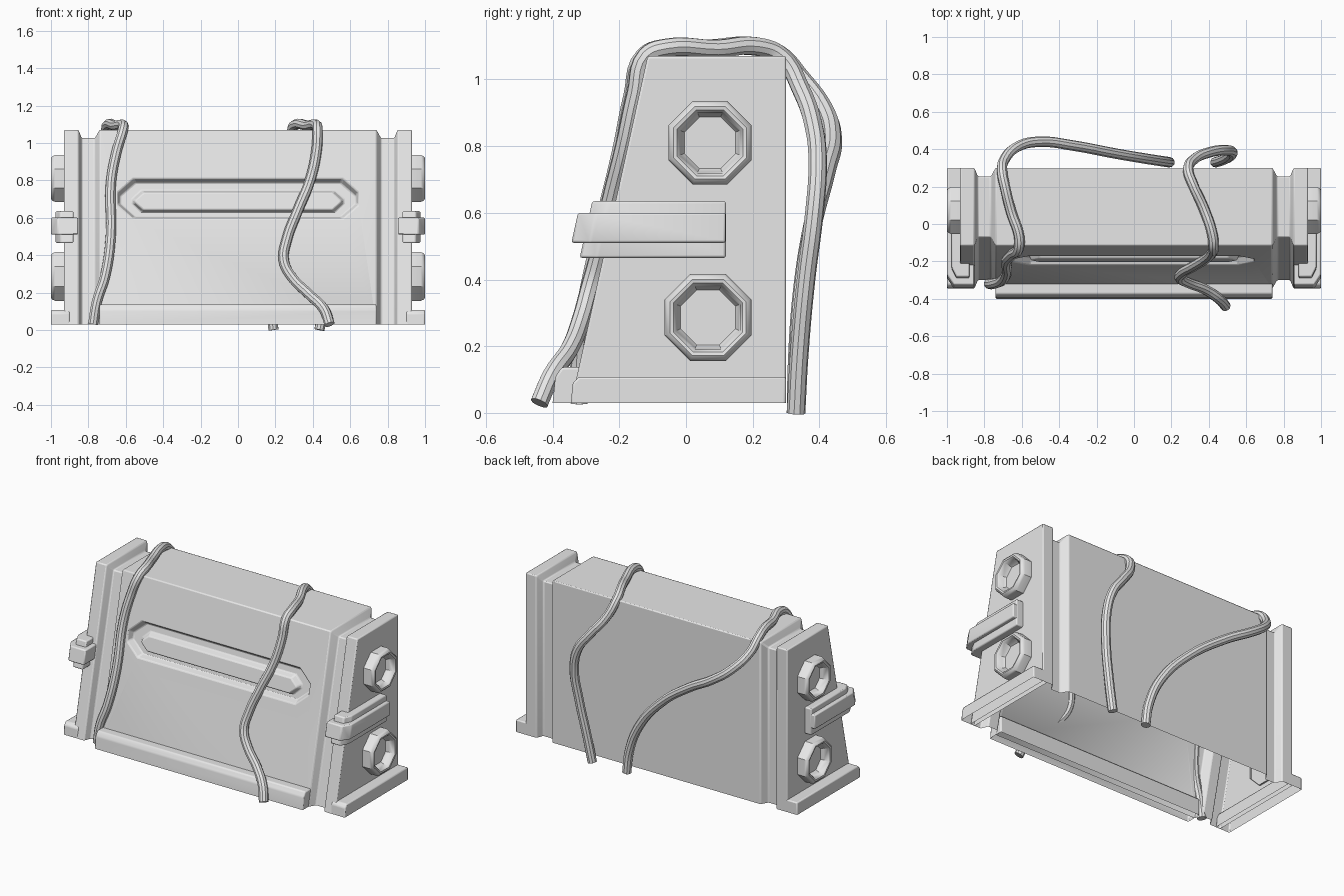
import bpy, bmesh, math

if "Cube" in bpy.data.objects:
    bpy.data.objects.remove(bpy.data.objects["Cube"])

metal = bpy.data.materials.new("light_grey_metal")
metal.diffuse_color = (0.8, 0.8, 0.8, 1)
metal.use_nodes = True
metal.node_tree.nodes["Principled BSDF"].inputs["Base Color"].default_value = metal.diffuse_color

Z0, Z1, BACK = 0.03, 1.07, 0.30


def front(z):
    """y of the sloping front wall at height z"""
    return -0.345 + 0.221 * (z - Z0)


def finish(name, bm, bevel=0.0, segments=2):
    bmesh.ops.remove_doubles(bm, verts=bm.verts, dist=1e-5)
    bmesh.ops.recalc_face_normals(bm, faces=bm.faces)
    me = bpy.data.meshes.new(name)
    bm.to_mesh(me)
    bm.free()
    ob = bpy.data.objects.new(name, me)
    bpy.context.collection.objects.link(ob)
    me.materials.append(metal)
    if bevel:
        mod = ob.modifiers.new("soft_edges", 'BEVEL')
        mod.width, mod.segments = bevel, segments
        mod.limit_method, mod.angle_limit = 'ANGLE', math.radians(25)
    smooth(ob)
    return ob


def smooth(ob):
    bpy.ops.object.select_all(action='DESELECT')
    ob.select_set(True)
    bpy.context.view_layer.objects.active = ob
    bpy.ops.object.shade_smooth_by_angle(angle=math.radians(35))


def loft(bm, rings, closed=True, cap_start=False, cap_end=False, skip=()):
    vs = [[bm.verts.new(p) for p in r] for r in rings]
    n = len(vs[0])
    for i in range(len(vs) - 1):
        for j in range(n if closed else n - 1):
            if (i, j) not in skip:
                k = (j + 1) % n
                bm.faces.new((vs[i][j], vs[i][k], vs[i + 1][k], vs[i + 1][j]))
    if cap_start:
        bm.faces.new(vs[0])
    if cap_end:
        bm.faces.new(vs[-1])
    return vs


# Hollow casing: profile swept along x with a groove near each end, open below
half = [(0.93, 0), (0.853, 0), (0.835, 0.045), (0.765, 0.045), (0.74, 0)]
stations = [(-x, d) for x, d in half] + half[::-1]
rings = [[(x, front(Z0) + d, Z0), (x, front(Z1) + d, Z1 - d),
          (x, BACK - d, Z1 - d), (x, BACK - d, Z0)] for x, d in stations]
bm = bmesh.new()
loft(bm, rings, closed=False, cap_start=True, cap_end=True, skip={(4, 0)})


# Front panel with a long recessed slot and a raised bar inside it
def slot(a, z0, z1, cx, cz, depth):
    pts = [(-a + cx, z0), (a - cx, z0), (a, z0 + cz), (a, z1 - cz),
           (a - cx, z1), (-a + cx, z1), (-a, z1 - cz), (-a, z0 + cz)]
    return [(x, front(z) + depth, z) for x, z in pts]


O = loft(bm, [slot(0.645, 0.595, 0.81, 0.085, 0.075, 0),
              slot(0.63, 0.605, 0.785, 0.08, 0.07, 0.04),
              slot(0.565, 0.63, 0.745, 0.05, 0.045, 0.04),
              slot(0.55, 0.642, 0.733, 0.045, 0.04, 0.005)], cap_end=True)[0]
R = [bm.verts.new((x, front(z), z)) for x, z in
     ((-0.74, Z0), (0.74, Z0), (0.74, Z1), (-0.74, Z1))]
for i in range(4):
    a, b = R[i], R[(i + 1) % 4]
    bm.faces.new((a, b, O[2 * i + 1], O[2 * i]))
    bm.faces.new((b, O[(2 * i + 2) % 8], O[2 * i + 1]))
finish("casing", bm, 0.009)


# Sills: yz profiles extruded along x, open below
def sill(name, profile, x0, x1):
    bm = bmesh.new()
    loft(bm, [[(x, y, z) for y, z in profile] for x in (x0, x1)],
         closed=False, cap_start=True, cap_end=True)
    finish(name, bm, 0.007)


sill("front_sill", [(-0.40, 0.03), (-0.392, 0.108), (-0.373, 0.137),
                    (-0.30, 0.137), (-0.30, 0.03)], -0.74, 0.74)


# Wrap-round strap: xy outline extruded in z, front following the slope
def strap(name, outline, z0, z1, s):
    bm = bmesh.new()
    loft(bm, [[(s * x, y + (0.221 * (z - 0.55) if y < -0.15 else 0), z)
               for x, y in outline] for z in (z0, z1)],
         cap_start=True, cap_end=True)
    finish(name, bm, 0.007)


# Octagonal dish with a rounded rim
def octagon_port(name, s, y, z, r):
    bm = bmesh.new()
    prof = [(0, 0.92), (0, 0.978), (0.006, 0.992), (0.016, 1.0), (0.026, 0.998),
            (0.034, 0.988), (0.038, 0.96), (0.048, 0.945)]
    rings = []
    for inset, x in prof:
        c = (r - inset) / math.cos(math.pi / 8)
        rings.append([(s * x, y + c * math.cos(math.pi * (k + 0.5) / 4),
                       z + c * math.sin(math.pi * (k + 0.5) / 4)) for k in range(8)])
    loft(bm, rings, cap_end=True)
    finish(name, bm)


for side, s in (("left", -1), ("right", 1)):
    sill(side + "_end_sill", [(-0.345, 0.03), (-0.34, 0.09), (-0.322, 0.108),
                              (0.30, 0.108), (0.30, 0.03)], s * 0.90, s * 1.0)
    strap(side + "_strap_plate", [(0.90, 0.12), (0.975, 0.12), (0.975, -0.25),
                                  (0.95, -0.30), (0.88, -0.30), (0.88, -0.20)], 0.465, 0.635, s)
    strap(side + "_strap_bar", [(0.90, 0.119), (1.0, 0.119), (1.0, -0.28),
                                (0.965, -0.335), (0.855, -0.335), (0.855, -0.20)], 0.51, 0.60, s)
    octagon_port(side + "_upper_port", s, 0.072, 0.81, 0.125)
    octagon_port(side + "_lower_port", s, 0.066, 0.286, 0.13)


# Cables draped over the casing from front to back
def cable(name, pts):
    cu = bpy.data.curves.new(name, 'CURVE')
    cu.dimensions = '3D'
    cu.bevel_depth, cu.bevel_resolution, cu.resolution_u = 0.028, 3, 5
    cu.use_fill_caps = True
    sp = cu.splines.new('BEZIER')
    sp.bezier_points.add(len(pts) - 1)
    for bp, p in zip(sp.bezier_points, pts):
        bp.co = p
        bp.handle_left_type = bp.handle_right_type = 'AUTO'
    ob = bpy.data.objects.new(name, cu)
    bpy.context.collection.objects.link(ob)
    cu.materials.append(metal)
    bpy.ops.object.select_all(action='DESELECT')
    ob.select_set(True)
    bpy.context.view_layer.objects.active = ob
    bpy.ops.object.convert(target='MESH')
    smooth(bpy.context.view_layer.objects.active)


cable("left_cable", [
    (-0.775, -0.32, 0.03), (-0.755, -0.32, 0.15), (-0.71, -0.305, 0.29),
    (-0.68, -0.26, 0.51), (-0.68, -0.195, 0.78), (-0.65, -0.16, 0.95),
    (-0.615, -0.125, 1.07), (-0.615, -0.06, 1.095), (-0.655, 0.06, 1.092),
    (-0.69, 0.2, 1.10), (-0.705, 0.28, 1.075), (-0.695, 0.34, 1.01),
    (-0.62, 0.415, 0.91), (-0.50, 0.44, 0.82), (-0.33, 0.42, 0.72),
    (-0.09, 0.375, 0.54), (0.09, 0.345, 0.33), (0.17, 0.333, 0.14), (0.19, 0.33, 0.0)])
cable("right_cable", [
    (0.49, -0.44, 0.03), (0.46, -0.405, 0.11), (0.38, -0.35, 0.19),
    (0.29, -0.315, 0.28), (0.245, -0.29, 0.37), (0.26, -0.26, 0.48),
    (0.32, -0.225, 0.64), (0.385, -0.185, 0.80), (0.42, -0.15, 0.96),
    (0.425, -0.12, 1.07), (0.42, -0.06, 1.095), (0.37, 0.09, 1.092),
    (0.315, 0.21, 1.10), (0.29, 0.285, 1.07), (0.32, 0.345, 0.97),
    (0.41, 0.385, 0.85), (0.49, 0.395, 0.74), (0.525, 0.385, 0.60),
    (0.51, 0.36, 0.40), (0.47, 0.34, 0.18), (0.435, 0.33, 0.0)])
